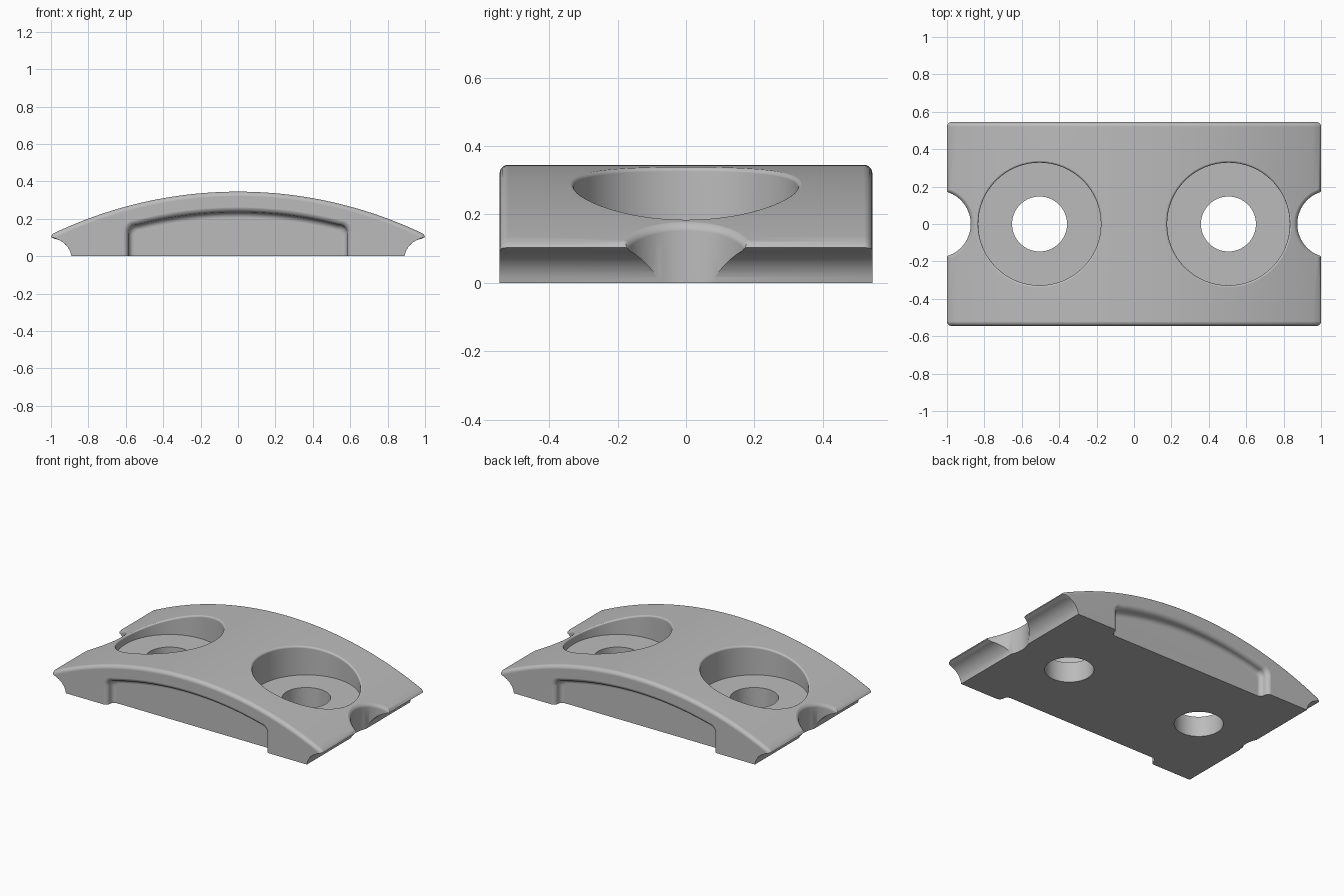
import bpy, bmesh
from math import sin, cos, acos, pi, sqrt

if "Cube" in bpy.data.objects:
    bpy.data.objects.remove(bpy.data.objects["Cube"], do_unlink=True)

HALF_Y = 0.545      # half depth of the block
TOP_R = 2.29        # radius of the crowned top
TOP_Z = 0.345       # crown height
QUARTER = [i * pi / 12 for i in range(7)]


def crown(x, inset=0.0):
    """Height of the crowned top, moved inward by inset."""
    return TOP_Z - TOP_R + sqrt((TOP_R - inset) ** 2 - x * x)


def loft(name, rings):
    """Closed solid through a list of equally long rings."""
    bm = bmesh.new()
    loops = [[bm.verts.new(p) for p in ring] for ring in rings]
    n = len(loops[0])
    for a, b in zip(loops, loops[1:]):
        for i in range(n):
            j = (i + 1) % n
            bm.faces.new((a[i], a[j], b[j], b[i]))
    bm.faces.new(loops[0])
    bm.faces.new(loops[-1])
    bmesh.ops.recalc_face_normals(bm, faces=bm.faces)
    mesh = bpy.data.meshes.new(name)
    bm.to_mesh(mesh)
    bm.free()
    obj = bpy.data.objects.new(name, mesh)
    bpy.context.collection.objects.link(obj)
    return obj


def body_outline(y, inset):
    """Crowned section with hollow ends and a thin lip."""
    end = acos((0.02 + inset) / 0.11)
    start = 0.137
    right = []
    for i in range(9):
        a = start + (end - start) * i / 8
        right.append((1 - 0.11 * cos(a), -0.015 + 0.11 * sin(a)))
    right.append((1 - inset, 0.103 - 0.3 * inset))
    steps = 28
    for i in range(steps):
        x = (0.99 - inset) * (1 - i / steps)
        right.append((x, crown(x, inset)))
    left = [(-x, z) for x, z in reversed(right)]
    return [(x, y, z) for x, z in right + [(0, crown(0, inset))] + left]


# Block with rounded front and back upper edges
ROUND = 0.025
sections = [(HALF_Y - ROUND * (1 - cos(a)), ROUND * (1 - sin(a))) for a in QUARTER]
rings = [body_outline(-y, o) for y, o in sections]
rings += [body_outline(y, o) for y, o in reversed(sections)]
block = loft("clamp_block", rings)


def recess_outline(y, grow):
    """Arched panel outline with rounded upper corners."""
    w, r, drop = 0.585 + grow, 0.03 + 0.5 * (grow + 0.03), 0.11 - grow
    corner = crown(w - r, drop) - r
    right = [(w, -0.05)]
    right += [(w - r + r * cos(a), corner + r * sin(a)) for a in QUARTER]
    right += [((w - r) * (1 - i / 16), crown((w - r) * (1 - i / 16), drop))
              for i in range(1, 16)]
    left = [(-x, z) for x, z in reversed(right)]
    return [(x, y, z) for x, z in right + [(0, crown(0, drop))] + left]


def recess_cutter(side):
    """Shallow panel with a soft rim and a soft inner corner."""
    r = 0.03
    steps = [(-0.05, r), (-0.0005, r)]
    steps += [(r * (1 - cos(a)), r * (1 - sin(a))) for a in QUARTER[1:]]
    steps += [(r + r * sin(a), -r * (1 - cos(a))) for a in QUARTER[1:]]
    return loft("recess_cutter",
                [recess_outline(side * (HALF_Y - d), g) for d, g in steps])


def bore_cutter(cx, radius, floor, rim):
    """Round pocket whose soft rim follows the crowned top."""
    def ring(r, height):
        pts = []
        for i in range(64):
            a = 2 * pi * i / 64
            x, y = cx + r * cos(a), r * sin(a)
            pts.append((x, y, height(x)))
        return pts
    rows = [ring(radius, lambda x: floor)]
    for a in QUARTER[:-1]:
        rows.append(ring(radius + rim * (1 - cos(a)),
                         lambda x, a=a: crown(x) - rim * (1 - sin(a))))
    rows.append(ring(radius + rim, lambda x: crown(x) + 0.0005))
    rows.append(ring(radius + rim, lambda x: 0.6))
    return loft("bore_cutter", rows)


def hole_cutter(cx):
    """Straight bolt hole."""
    circle = [(cx + 0.147 * cos(i * pi / 32), 0.147 * sin(i * pi / 32))
              for i in range(64)]
    return loft("hole_cutter", [[(x, y, z) for x, y in circle] for z in (-0.1, 0.5)])


# Panels, counterbores, bolt holes and end notches on both sides
cutters = []
for side in (-1, 1):
    cutters += [recess_cutter(side),
                bore_cutter(side * 0.505, 0.328, 0.135, 0.012),
                hole_cutter(side * 0.505),
                bore_cutter(side * 1.053, 0.18, -0.1, 0.02)]

bpy.context.view_layer.objects.active = block
block.select_set(True)
for cutter in cutters:
    cutter.hide_render = True
    mod = block.modifiers.new("cut", 'BOOLEAN')
    mod.operation = 'DIFFERENCE'
    mod.solver = 'EXACT'
    mod.object = cutter
    bpy.ops.object.modifier_apply(modifier=mod.name)
    bpy.data.objects.remove(cutter, do_unlink=True)

# Plain grey finish
grey = bpy.data.materials.new("plain_grey")
grey.use_nodes = True
colour = (0.5, 0.5, 0.5, 1)
grey.diffuse_color = colour
grey.node_tree.nodes["Principled BSDF"].inputs["Base Color"].default_value = colour
block.data.materials.clear()
block.data.materials.append(grey)

# Smooth curves, crisp corners
bpy.ops.object.shade_smooth_by_angle(angle=0.6)
weighted = block.modifiers.new("even_shading", 'WEIGHTED_NORMAL')
weighted.keep_sharp = True
